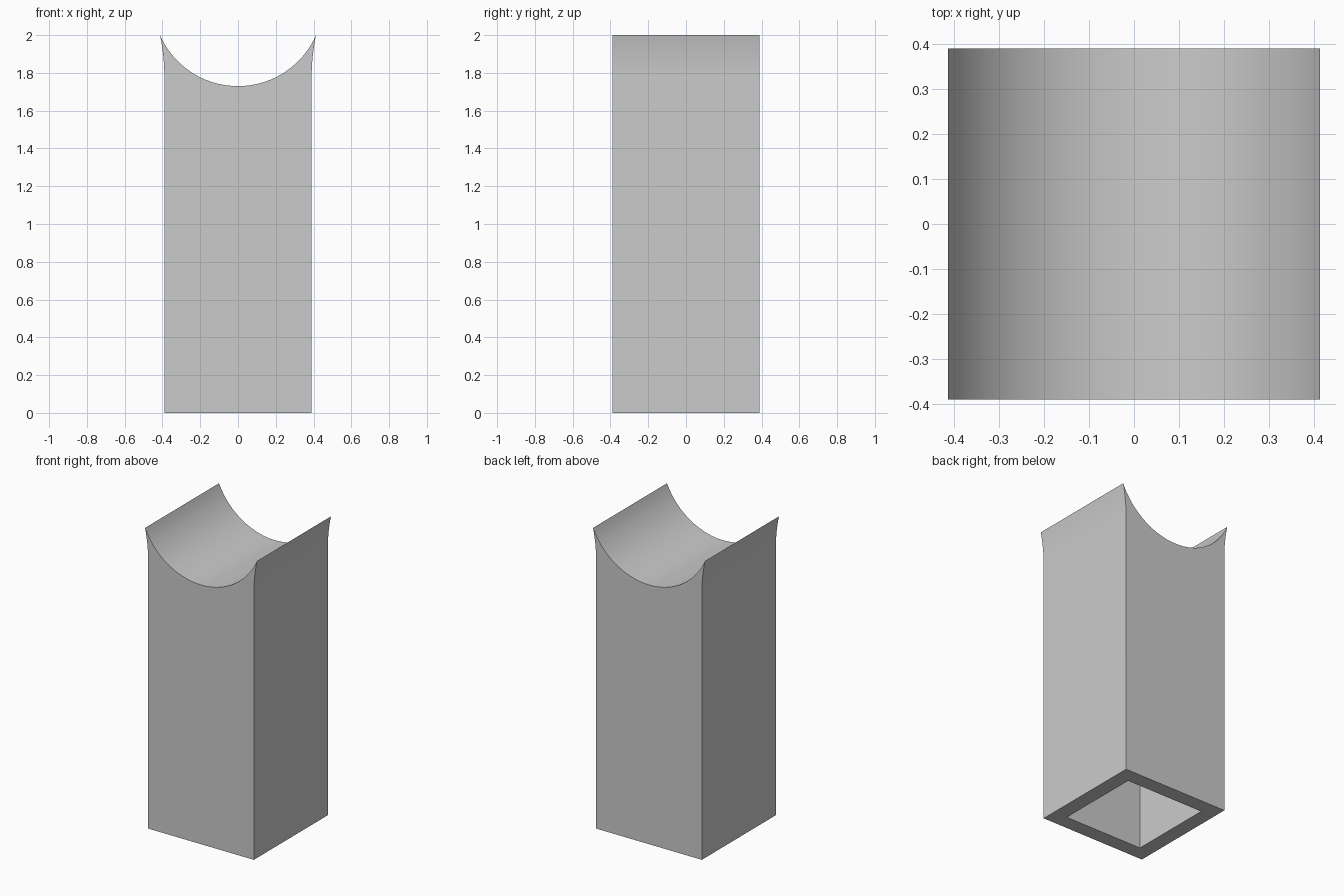
import bpy, bmesh, math

cube = bpy.data.objects.get("Cube")
if cube:
    bpy.data.objects.remove(cube, do_unlink=True)

HALF = 0.39           # half width of the square post
TIP = 0.413           # half width across the flared tips
TOP = 2.0
SADDLE_LOW = 1.73
FLARE_START = 1.78
WALL = 0.10
CEILING = SADDLE_LOW - WALL

grey = bpy.data.materials.new("plain grey")
grey.use_nodes = True
colour = (0.6, 0.6, 0.6, 1)
grey.diffuse_color = colour
grey.node_tree.nodes["Principled BSDF"].inputs["Base Color"].default_value = colour


def radius_from(chord, rise):
    return (chord ** 2 + rise ** 2) / (2 * rise)


# Outline of the post: straight sides, flared tips, round saddle
flare_r = radius_from(TOP - FLARE_START, TIP - HALF)
flare_a = math.asin((TOP - FLARE_START) / flare_r)
saddle_r = radius_from(TIP, TOP - SADDLE_LOW)
saddle_a = math.asin(TIP / saddle_r)

flare = []
for i in range(9):
    a = flare_a * i / 8
    flare.append((HALF + flare_r * (1 - math.cos(a)),
                  FLARE_START + flare_r * math.sin(a)))
saddle = []
for i in range(1, 48):
    a = saddle_a * (1 - i / 24)
    saddle.append((saddle_r * math.sin(a),
                   SADDLE_LOW + saddle_r * (1 - math.cos(a))))
outline = ([(-HALF, 0), (HALF, 0)] + flare + saddle
           + [(-x, z) for x, z in reversed(flare)])

# Extrude the outline from front to back
bm = bmesh.new()
front = bm.faces.new([bm.verts.new((x, -HALF, z)) for x, z in outline])
side = bmesh.ops.extrude_face_region(bm, geom=[front], use_keep_orig=True)
verts = [g for g in side["geom"] if isinstance(g, bmesh.types.BMVert)]
bmesh.ops.translate(bm, verts=verts, vec=(0, 2 * HALF, 0))
bmesh.ops.recalc_face_normals(bm, faces=bm.faces)

# Square cavity pushed up from the underside
bm.normal_update()
base = min(bm.faces, key=lambda f: f.calc_center_median().z)
bmesh.ops.inset_region(bm, faces=[base], thickness=WALL, use_even_offset=True)
base_edges = list(base.edges)
pushed = bmesh.ops.extrude_face_region(bm, geom=[base])
verts = [g for g in pushed["geom"] if isinstance(g, bmesh.types.BMVert)]
bmesh.ops.translate(bm, verts=verts, vec=(0, 0, CEILING))
if base.is_valid:
    bmesh.ops.delete(bm, geom=[base], context="FACES_ONLY")
bmesh.ops.recalc_face_normals(bm, faces=bm.faces)

mesh = bpy.data.meshes.new("saddle_post")
bm.to_mesh(mesh)
bm.free()
mesh.materials.append(grey)
post = bpy.data.objects.new("saddle_post", mesh)
bpy.context.collection.objects.link(post)

# Smooth the curved faces, keep the corners sharp
bpy.context.view_layer.objects.active = post
post.select_set(True)
bpy.ops.object.shade_smooth_by_angle(angle=math.radians(25))
